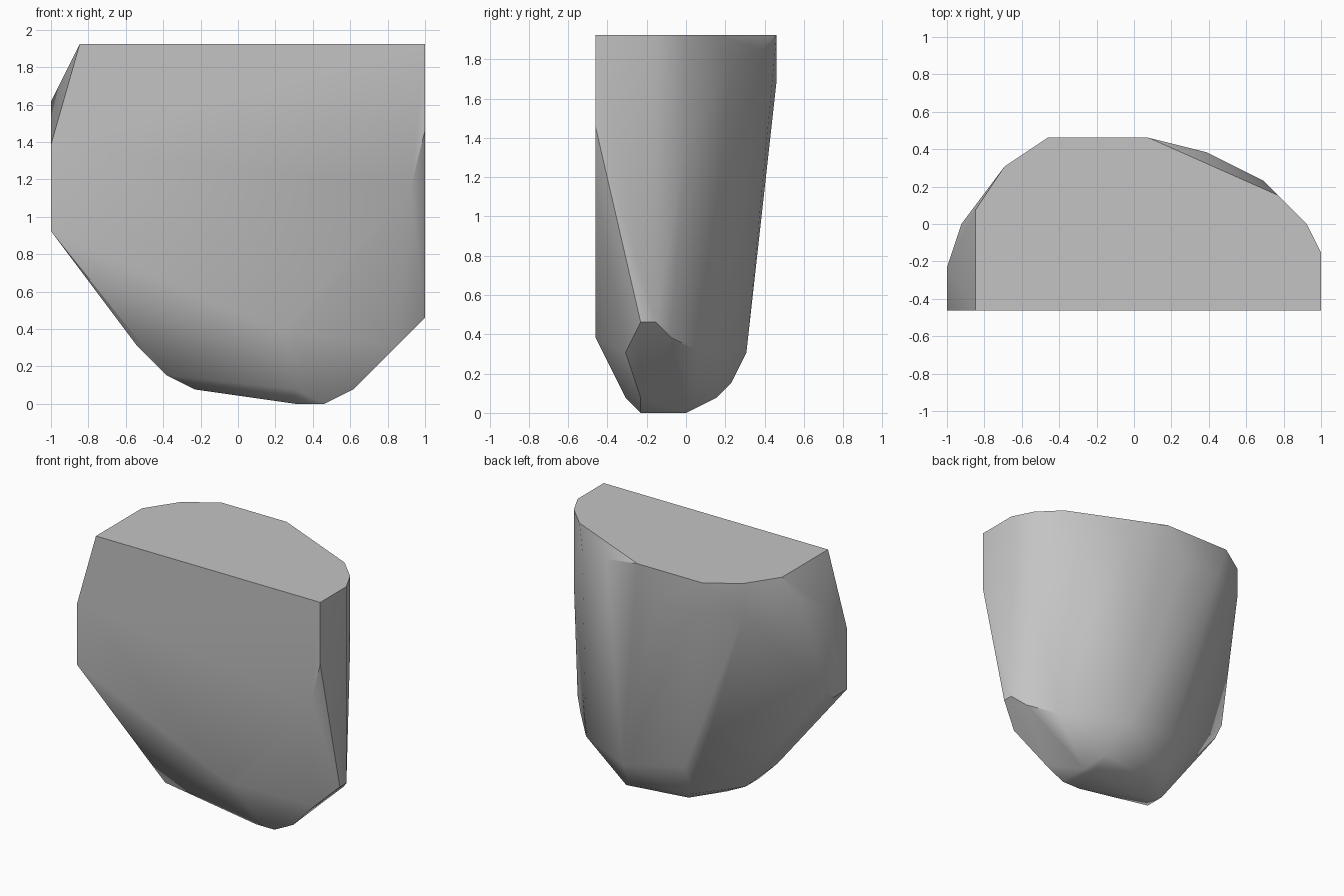
import bpy
import bmesh
import math

cube = bpy.data.objects.get("Cube")
if cube:
    bpy.data.objects.remove(cube, do_unlink=True)

# One flat stone grey for the whole chunk
stone = bpy.data.materials.new("stone_grey")
stone.use_nodes = True
grey = (0.55, 0.55, 0.55, 1.0)
stone.diffuse_color = grey
stone.node_tree.nodes["Principled BSDF"].inputs["Base Color"].default_value = grey

# Corner outlines by height, measured in steps of the chunk's half width
STEP = 1 / 13
flat_top = [(-11, -6), (13, -6), (13, -2), (12, 0), (10, 2), (1, 6), (-6, 6), (-9, 4), (-11, 1)]
back_shoulder = [(-9, 4), (-5, 6), (-1, 6)]
lower_belt = [(11, -4), (10, 1), (4, 4), (-7, -4)]
keel = [(-3, -2), (4, -4), (5, -4), (8, -3), (5, 2), (-1, 1)]
foot = [(4, -3), (6, -3), (6, 0), (5, 0)]
outlines = {
    25: flat_top,
    24: [(5, 5)],
    23: [(-12, 0), (9, 3)],
    22: back_shoulder,
    21: [(-13, -3), (10, 2)],
    19: [(13, -6)],
    18: [(-13, -6), (12, 0)],
    15: [(12, -6)],
    13: [(-13, -3)],
    12: [(-13, -6), (-13, -4)],
    6: [(13, -3), (13, -2)],
    5: [(3, -6), (4, -6), (12, -1), (-2, 3)],
    4: lower_belt,
    2: [(-5, -4), (-5, -2), (4, 3), (-2, 2)],
    1: keel,
    0: foot,
}


def build_chunk(name, outlines, material):
    """Wrap a convex skin around the outlines and clean up flat areas."""
    bm = bmesh.new()
    for height, corners in outlines.items():
        for x, y in corners:
            bm.verts.new((x * STEP, y * STEP, height * STEP))
    bmesh.ops.convex_hull(bm, input=bm.verts[:])
    loose = [v for v in bm.verts if not v.link_faces]
    bmesh.ops.delete(bm, geom=loose, context='VERTS')
    bmesh.ops.dissolve_limit(bm, angle_limit=math.radians(1),
                             verts=bm.verts[:], edges=bm.edges[:])
    bmesh.ops.recalc_face_normals(bm, faces=bm.faces[:])
    mesh = bpy.data.meshes.new(name)
    bm.to_mesh(mesh)
    bm.free()
    mesh.materials.append(material)
    chunk = bpy.data.objects.new(name, mesh)
    bpy.context.collection.objects.link(chunk)
    return chunk


# Broken stone chunk with soft facets and crisp break edges
chunk = build_chunk("stone_chunk", outlines, stone)
bpy.ops.object.select_all(action='DESELECT')
chunk.select_set(True)
bpy.context.view_layer.objects.active = chunk
bpy.ops.object.shade_smooth_by_angle(angle=math.radians(35))
